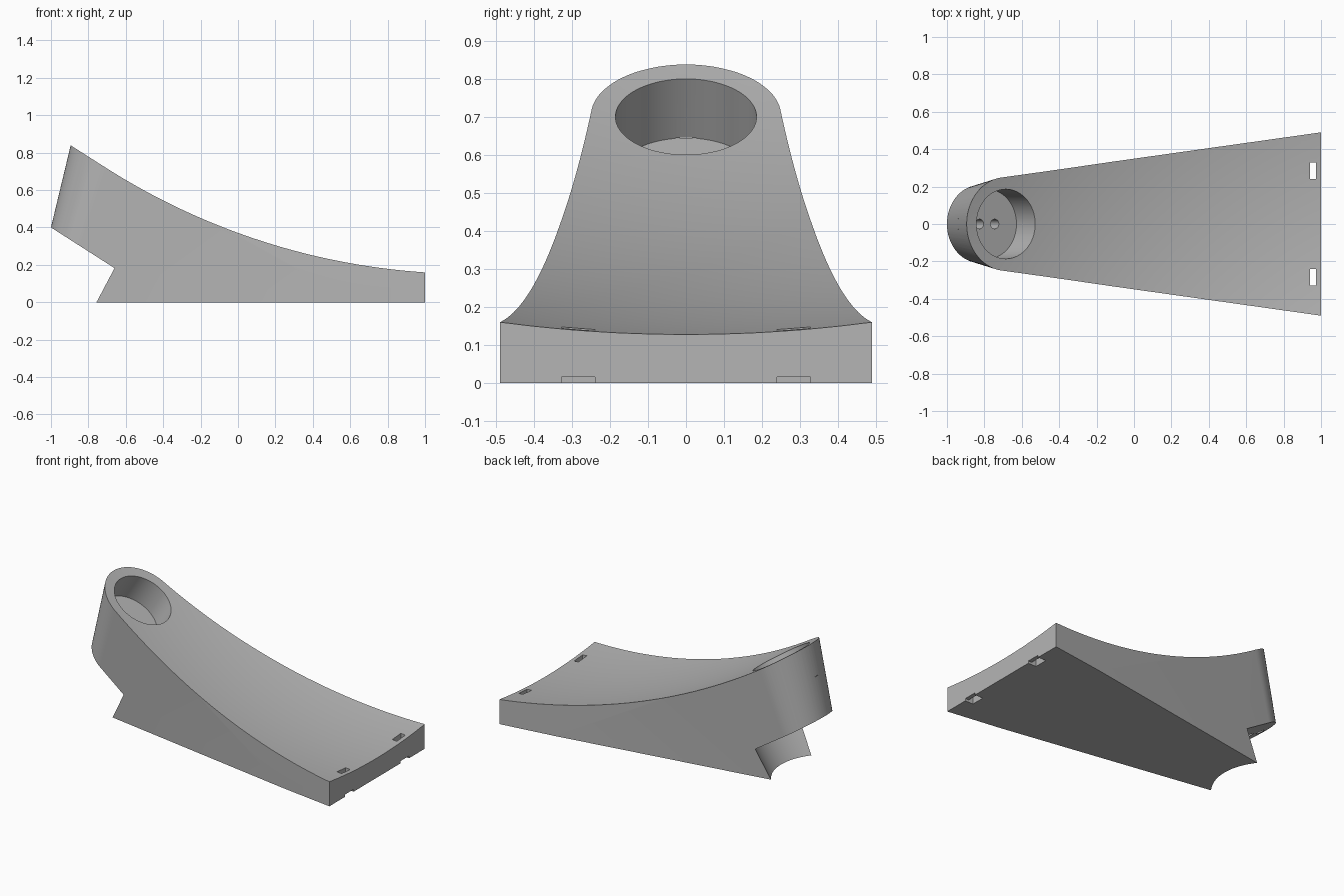
import bpy, bmesh, math
from mathutils import Vector, Matrix

if "Cube" in bpy.data.objects:
    bpy.data.objects.remove(bpy.data.objects["Cube"])

TILT = math.radians(32.6)
AXIS = Vector((math.sin(TILT), 0, math.cos(TILT)))    # socket direction
SLOPE = Vector((math.cos(TILT), 0, -math.sin(TILT)))  # downhill across the socket
SIDE = Vector((0, 1, 0))

grey = bpy.data.materials.new("light grey plastic")
grey.use_nodes = True
grey.diffuse_color = (0.46, 0.46, 0.46, 1)
grey.node_tree.nodes["Principled BSDF"].inputs["Base Color"].default_value = grey.diffuse_color


def finish(name, bm):
    bmesh.ops.recalc_face_normals(bm, faces=bm.faces[:])
    mesh = bpy.data.meshes.new(name)
    bm.to_mesh(mesh)
    bm.free()
    mesh.materials.append(grey)
    obj = bpy.data.objects.new(name, mesh)
    bpy.context.collection.objects.link(obj)
    return obj


def box(name, low, high):
    low, high = Vector(low), Vector(high)
    bm = bmesh.new()
    bmesh.ops.create_cube(bm, size=1, matrix=Matrix.Translation((low + high) / 2)
                          @ Matrix.Diagonal((*(high - low), 1)))
    return finish(name, bm)


def rod(name, base, radius, length, segments=96):
    """Cylinder starting at base and running along the socket axis."""
    bm = bmesh.new()
    place = Matrix.Translation(base + AXIS * length / 2) @ Matrix.Rotation(TILT, 4, 'Y')
    bmesh.ops.create_cone(bm, cap_ends=True, segments=segments, radius1=radius,
                          radius2=radius, depth=length, matrix=place)
    return finish(name, bm)


def cut(target, cutter):
    mod = target.modifiers.new("cut", 'BOOLEAN')
    mod.operation = 'DIFFERENCE'
    mod.solver = 'EXACT'
    mod.object = cutter
    cutter.hide_render = True
    bpy.context.view_layer.objects.active = target
    bpy.ops.object.modifier_apply(modifier=mod.name)
    bpy.data.objects.remove(cutter)


# Body: hull between the tapering round nose and the wide flat end
bm = bmesh.new()
top, drift = Vector((-0.685, 0, 0.7)), Vector((-0.14, 0, -0.413))
for t in (-0.05, 2.2):
    centre, radius = top + drift * t, 0.25 - 0.042 * t
    for i in range(128):
        a = math.tau * i / 128
        bm.verts.new(centre + (SLOPE * math.cos(a) + SIDE * math.sin(a)) * radius)
for y in (-0.49, 0.49):
    for z in (-0.2, 0.22):
        bm.verts.new((1, y, z))
result = bmesh.ops.convex_hull(bm, input=bm.verts[:])
bmesh.ops.delete(bm, geom=[v for v in bm.verts if not v.link_faces], context='VERTS')
body = finish("curved_wedge_body", bm)

# Flat underside
cut(body, box("floor_cutter", (-2, -1, -1), (2, 1, 0)))

# Dished top
bm = bmesh.new()
bmesh.ops.create_uvsphere(bm, u_segments=256, v_segments=160, radius=3.728,
                          matrix=Matrix.Translation((1.314, 0, 3.842)))
cut(body, finish("dish_cutter", bm))

# Round undercut below the nose
cut(body, rod("undercut_cutter", Vector((-0.914, 0, 0.345)) - AXIS, 0.38, 1, 128))

# Socket with two small through holes
socket_floor = Vector((-0.785, 0, 0.545))
cut(body, rod("socket_cutter", socket_floor, 0.186, 0.5))
for side in (-1, 1):
    start = socket_floor + SLOPE * 0.048 * side - AXIS * 0.35
    cut(body, rod("hole_cutter", start, 0.026, 0.4, 32))

# Strap slots and shallow channels at the wide end
for side in (-1, 1):
    y0, y1 = sorted((side * 0.24, side * 0.328))
    cut(body, box("slot_cutter", (0.942, y0, -0.1), (0.974, y1, 0.4)))
    cut(body, box("channel_cutter", (0.942, y0, -0.1), (1.1, y1, 0.015)))

bpy.ops.object.select_all(action='DESELECT')
body.select_set(True)
bpy.context.view_layer.objects.active = body
bpy.ops.object.shade_smooth_by_angle(angle=math.radians(25))
